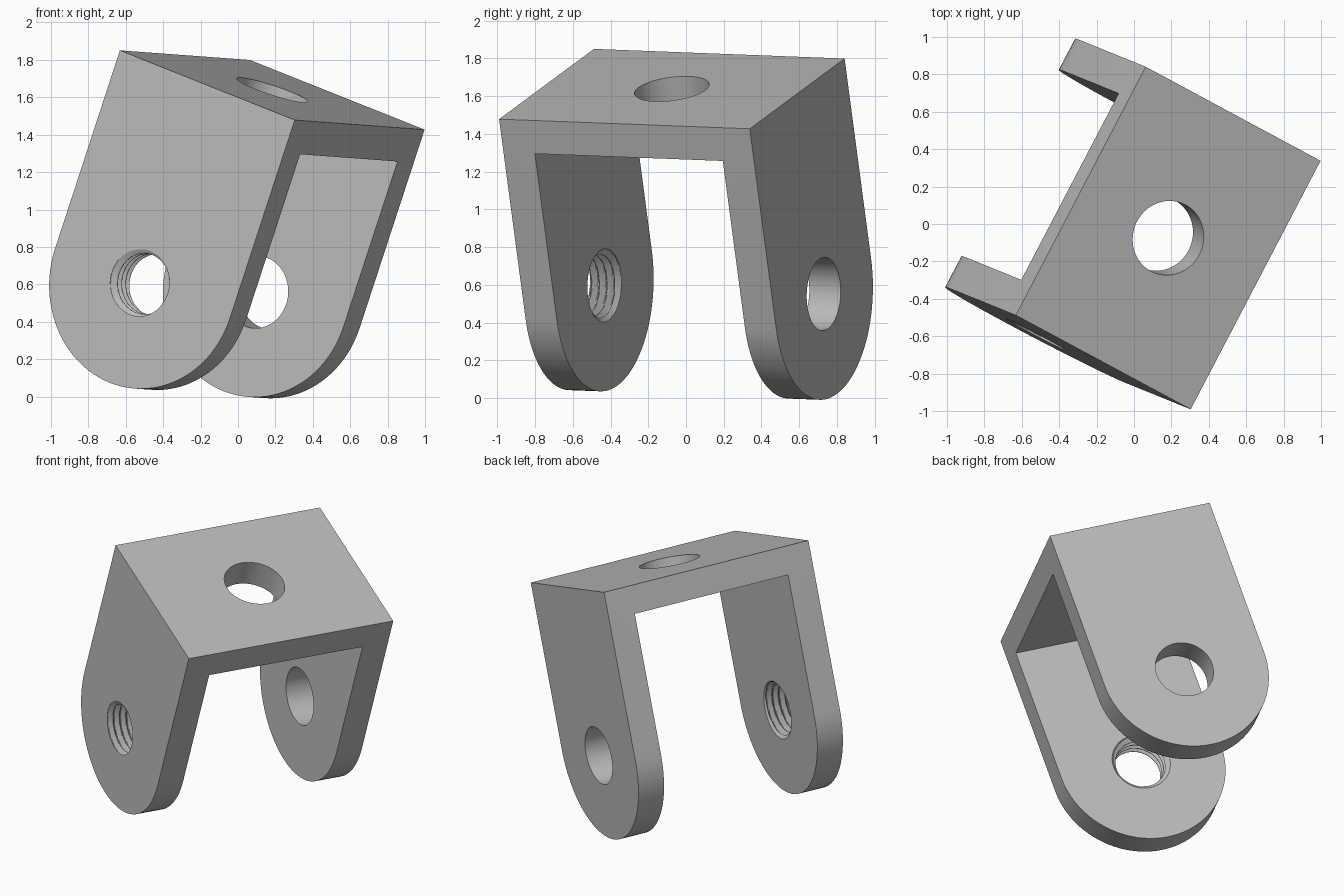
import bpy, bmesh, math
from mathutils import Matrix, Vector

old = bpy.data.objects.get("Cube")
if old:
    bpy.data.objects.remove(old, do_unlink=True)

T = 0.1875                       # wall thickness, the unit of the design
HALF_W, HALF_S = 3 * T, 4 * T    # half width and half span
PIVOT = -6 * T                   # height of the leg hole axis below the top

# Tilted frame of the bracket
u = Vector((0.831, -0.447, -0.331)).normalized()
v = Vector((0.465, 0.884, -0.035))
v = (v - u * v.dot(u)).normalized()
n = u.cross(v)
frame = Matrix((u, v, n)).transposed().to_4x4()
frame.translation = (0.183, -0.075, 1.639)

mat = bpy.data.materials.new("grey_metal")
mat.use_nodes = True
colour = (0.5, 0.5, 0.5, 1)
mat.diffuse_color = colour
mat.node_tree.nodes["Principled BSDF"].inputs["Base Color"].default_value = colour


def loft(name, rings):
    """Closed solid through a list of rings with equal point counts."""
    bm = bmesh.new()
    loops = [[bm.verts.new(p) for p in ring] for ring in rings]
    for a, b in zip(loops, loops[1:]):
        for i in range(len(a)):
            j = (i + 1) % len(a)
            bm.faces.new((a[i], a[j], b[j], b[i]))
    bm.faces.new(loops[0])
    bm.faces.new(loops[-1])
    bmesh.ops.recalc_face_normals(bm, faces=bm.faces)
    mesh = bpy.data.meshes.new(name)
    bm.to_mesh(mesh)
    bm.free()
    mesh.materials.append(mat)
    ob = bpy.data.objects.new(name, mesh)
    bpy.context.collection.objects.link(ob)
    return ob


def ring_y(y, radius, count=64):
    """Ring around the leg hole axis; radius is a function of the turn 0..1."""
    out = []
    for i in range(count):
        a = math.tau * i / count
        r = radius(i / count)
        out.append((r * math.cos(a), y, PIVOT + r * math.sin(a)))
    return out


# Body: a block with a rounded lower end
outline = [(HALF_W, 0), (-HALF_W, 0)]
for i in range(49):
    a = math.pi + math.pi * i / 48
    outline.append((HALF_W * math.cos(a), PIVOT + HALF_W * math.sin(a)))
body = loft("clevis_bracket", [[(x, y, z) for x, z in outline] for y in (-HALF_S, HALF_S)])

# Slot between the two legs
s = HALF_S - T
slot = loft("slot_cutter", [[(x, -s, -T), (x, s, -T), (x, s, -3), (x, -s, -3)] for x in (-1, 1)])

# Plain hole through the top plate
top_hole = loft("top_hole_cutter", [
    [(0.2 * math.cos(math.tau * i / 64), 0.2 * math.sin(math.tau * i / 64), z) for i in range(64)]
    for z in (-1.5 * T, 0.1)])

# Plain hole in the rear leg
rear_hole = loft("rear_hole_cutter", [ring_y(y, lambda t: 0.194) for y in (s - 0.1, HALF_S + 0.1)])

# Threaded hole in the front leg, opened out at the inner face
PITCH, MINOR, MAJOR = T / 4, 0.162, 0.195
STEPS = 72
rings = []
for k in range(STEPS + 1):
    y = -HALF_S - 0.02 + (T + 0.04) * k / STEPS

    def thread(t, y=y):
        phase = (y / PITCH - t) % 1
        wave = 1 - abs(2 * phase - 1)
        wave = min(1, max(0, 1.3 * wave - 0.15))
        lead_in = min(1, max(0, (y + s + 0.025) / 0.025))
        return MINOR + (MAJOR - MINOR) * max(wave, lead_in)

    rings.append(ring_y(y, thread))
thread_hole = loft("thread_cutter", rings)

# Cut everything, then drop the cutters
bpy.ops.object.select_all(action='DESELECT')
bpy.context.view_layer.objects.active = body
body.select_set(True)
for cutter in (slot, top_hole, rear_hole, thread_hole):
    mod = body.modifiers.new(cutter.name, 'BOOLEAN')
    mod.operation = 'DIFFERENCE'
    mod.solver = 'EXACT'
    mod.object = cutter
    bpy.ops.object.modifier_apply(modifier=mod.name)
    bpy.data.objects.remove(cutter, do_unlink=True)

bpy.ops.object.shade_smooth_by_angle(angle=math.radians(25))
body.matrix_world = frame
